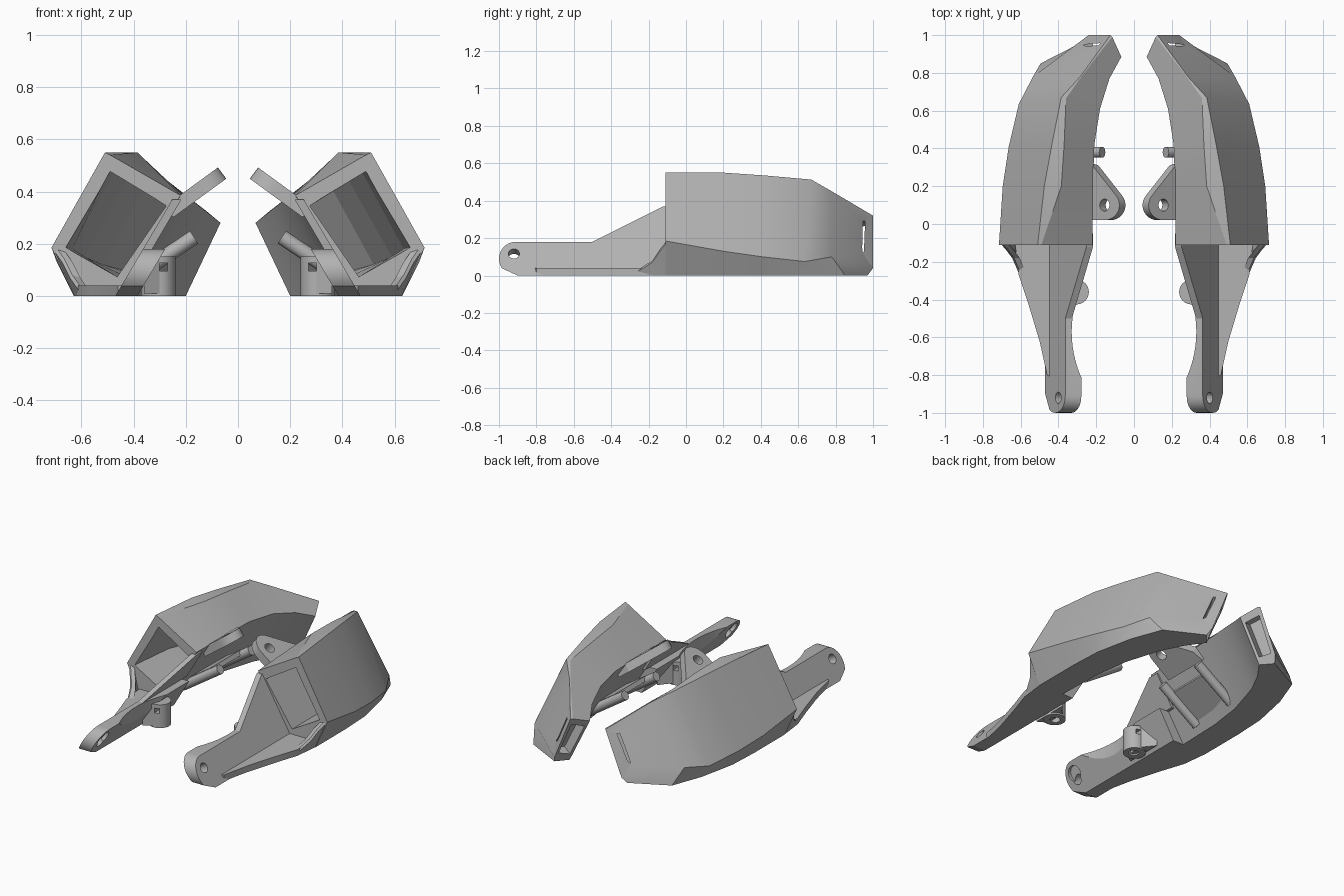
import bpy, bmesh, math
from mathutils import Vector

if "Cube" in bpy.data.objects:
    bpy.data.objects.remove(bpy.data.objects["Cube"])

grey = bpy.data.materials.new("plain_grey")
grey.use_nodes = True
colour = (0.45, 0.45, 0.45, 1)
grey.diffuse_color = colour
grey.node_tree.nodes["Principled BSDF"].inputs["Base Color"].default_value = colour


def loft(name, rings):
    """Closed solid through rings of equal point count."""
    bm = bmesh.new()
    loops = [[bm.verts.new(p) for p in ring] for ring in rings]
    for a, b in zip(loops, loops[1:]):
        for i in range(len(a)):
            j = (i + 1) % len(a)
            bm.faces.new((a[i], a[j], b[j], b[i]))
    bm.faces.new(loops[0])
    bm.faces.new(loops[-1])
    bmesh.ops.recalc_face_normals(bm, faces=bm.faces)
    mesh = bpy.data.meshes.new(name)
    bm.to_mesh(mesh)
    bm.free()
    obj = bpy.data.objects.new(name, mesh)
    bpy.context.collection.objects.link(obj)
    mesh.materials.append(grey)
    return obj


def prism(name, points, offset):
    """Extrude a 3D outline along an offset."""
    return loft(name, [points, [Vector(p) + Vector(offset) for p in points]])


def rod(name, start, end, radius, sides=24):
    """Cylinder between two points."""
    start, end = Vector(start), Vector(end)
    axis = (end - start).normalized()
    side = axis.orthogonal().normalized()
    up = axis.cross(side)
    turns = [2 * math.pi * i / sides for i in range(sides)]
    circle = [side * math.cos(t) * radius + up * math.sin(t) * radius for t in turns]
    return loft(name, [[p + c for c in circle] for p in (start, end)])


def arc(cx, cy, r, start, end, steps=10):
    angles = [math.radians(start + (end - start) * i / steps) for i in range(steps + 1)]
    return [(cx + r * math.cos(a), cy + r * math.sin(a)) for a in angles]


def cut(obj, cutter):
    cutter.hide_render = True
    cutter.hide_viewport = True
    mod = obj.modifiers.new("cut", "BOOLEAN")
    mod.operation = "DIFFERENCE"
    mod.solver = "EXACT"
    mod.object = cutter


def finish(obj, angle=22):
    """Shade by angle and mirror to the other side."""
    bpy.ops.object.select_all(action="DESELECT")
    obj.select_set(True)
    bpy.context.view_layer.objects.active = obj
    bpy.ops.object.shade_smooth_by_angle(angle=math.radians(angle))
    obj.modifiers.new("mirror", "MIRROR").use_clip = False


# Faceted curved shell: inner top, ridge, outer ridge, widest, outer foot, inner foot
shell = loft("shell", [
    [(.22, -.11, .385), (.49, -.11, .54), (.51, -.11, .55),
     (.715, -.11, .185), (.63, -.11, 0), (.46, -.11, 0)],
    [(.217, .2, .385), (.385, .2, .55), (.475, .2, .55),
     (.695, .2, .13), (.63, .2, 0), (.45, .2, 0)],
    [(.21, .42, .385), (.37, .42, .535), (.435, .42, .535),
     (.663, .41, .1), (.62, .41, 0), (.42, .42, 0)],
    [(.18, .61, .37), (.36, .665, .51), (.385, .67, .513),
     (.61, .635, .075), (.57, .65, 0), (.35, .65, 0)],
    [(.13, .77, .33), (.275, .785, .445), (.285, .78, .45),
     (.535, .78, .1), (.495, .85, 0), (.28, .79, 0)],
    [(.067, .885, .28), (.115, .99, .32), (.125, 1, .32),
     (.24, 1, .04), (.26, .97, 0), (.2, .9, 0)],
])
# Deep front socket that follows the curve of the shell
cut(shell, loft("socket_cutter", [
    [(.275, -.2, .345), (.495, -.2, .478), (.667, -.2, .188), (.463, -.2, .073)],
    [(.275, .2, .345), (.475, .2, .475), (.635, .2, .18), (.463, .2, .073)],
    [(.27, .45, .345), (.42, .45, .45), (.59, .45, .15), (.45, .45, .065)],
    [(.24, .65, .33), (.35, .65, .43), (.52, .65, .12), (.4, .65, .06)],
    [(.2, .8, .3), (.25, .8, .36), (.41, .8, .09), (.31, .8, .05)],
]))
# Slot in the tip
tip = [Vector(p) for p in ((.067, .885, .28), (.12, .995, .32), (.25, .985, .02), (.2, .9, 0))]
middle = sum(tip, Vector()) / len(tip)
inward = Vector((.85, -.4, .3)).normalized()
slot = [middle + (p - middle) * .72 for p in tip]
cut(shell, prism("slot_cutter", [p - inward * .05 for p in slot], inward * .12))
finish(shell)


def on_wall(points):
    """Place (y, z) points on the leaning inner wall plane."""
    return [(.47 - .59 * z, y, z) for y, z in points]


# Rounded arm with a counterbored bolt hole
arm = prism("arm", on_wall(
    [(-.1, 0), (-.1, .18)] + arc(-.91, .09, .09, 90, 215) + [(-.9, 0)]), (-.085, 0, 0))
cut(arm, rod("arm_hole_cutter", (.25, -.92, .03), (.6, -.92, .23), .03))
cut(arm, rod("arm_recess_cutter", (.2, -.92, .05), (.335, -.92, .125), .048))
# Gentle waist on the inner side of the arm
cut(arm, rod("arm_waist_cutter", (-.27, -.57, -.1), (-.27, -.57, .3), .6, 96))
finish(arm)

# Gusset rising from the arm to the shell
gusset = prism("gusset", on_wall([(-.5, .18), (-.12, .37), (-.05, .37), (-.05, .18)]),
               (-.035, 0, 0))
finish(gusset)

# Floor flange beside the arm, and the web curling up into the shell
flange = prism("flange", [(x, y, 0) for x, y in (
    (.42, -.82), (.46, -.8), (.5, -.62), (.56, -.42), (.61, -.27), (.63, -.1), (.42, -.1))],
    (0, 0, .04))
finish(flange)
outer_web = loft("outer_web", [
    [(x - .03, y, z), (x, y, z + .01), (x + .01, y, z), (foot, y, 0)]
    for x, y, z, foot in ((.6, -.26, .02, .6), (.635, -.18, .07, .62),
                          (.665, -.14, .13, .625), (.7, -.1, .18, .63))
])
finish(outer_web)

# Upright boss with a crosswise hole, blended into the arm
boss = rod("boss", (.305, -.36, 0), (.305, -.36, .15), .066)
cut(boss, rod("boss_bore_cutter", (.3, -.36, -.05), (.3, -.36, .06), .03))
cut(boss, rod("boss_window_cutter", (.285, -.5, .11), (.285, -.2, .11), .022, 4))
finish(boss)
boss_bridge = prism("boss_bridge", [(x, y, .01) for x, y in (
    (.3, -.425), (.36, -.46), (.36, -.22), (.33, -.26), (.3, -.295))], (0, 0, .14))
finish(boss_bridge)

# Sloping ear with a hole
ear = prism("ear", [(x, y, .49 - .73 * (x - .08)) for x, y in
            [(.28, .02)] + arc(.157, .1, .08, 270, 140) + [(.22, .31), (.28, .33)]],
            (-.032, 0, -.043))
cut(ear, rod("ear_hole_cutter", (.09, .1, .345), (.2, .1, .495), .032))
finish(ear)

# Inner ledge carrying two ribs
ledge = prism("ledge", [(.23, .06, .185), (.23, .38, .185), (.42, .38, .06), (.42, .06, .06)],
              (.015, 0, .025))
finish(ledge)
for label, y in (("front", .06), ("back", .38)):
    finish(rod(label + "_rib", (.168, y, .225), (.43, y, .05), .029))
